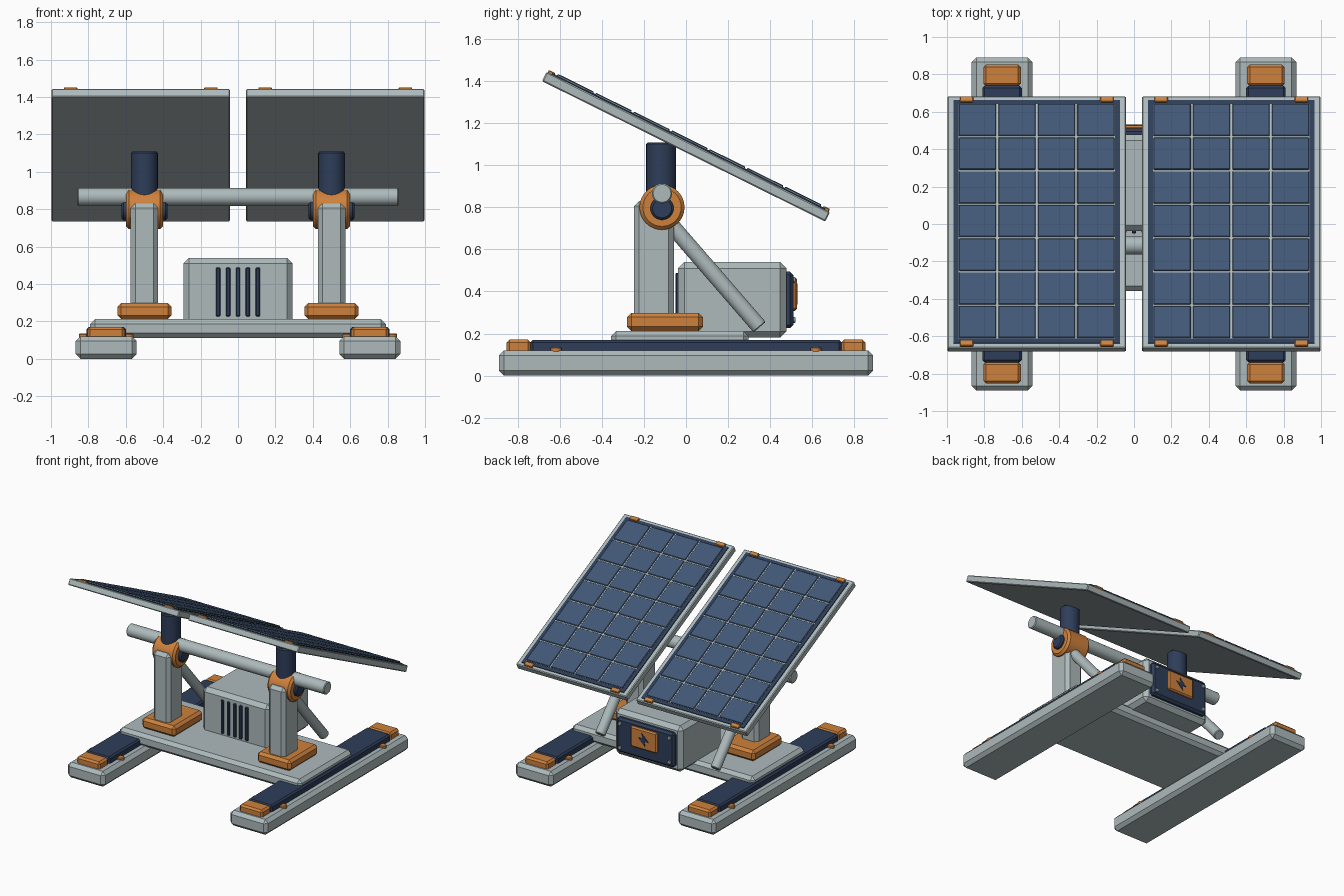
import bpy, bmesh, math
from mathutils import Matrix, Vector

if "Cube" in bpy.data.objects:
    bpy.data.objects.remove(bpy.data.objects["Cube"], do_unlink=True)


def material(name, rgb):
    m = bpy.data.materials.new(name)
    m.use_nodes = True
    m.diffuse_color = (*rgb, 1)
    m.node_tree.nodes["Principled BSDF"].inputs["Base Color"].default_value = (*rgb, 1)
    return m


GREY = material("pale_grey", (0.42, 0.49, 0.50))
ORANGE = material("orange", (0.62, 0.22, 0.045))
NAVY = material("dark_navy", (0.027, 0.047, 0.10))
CELL = material("cell_blue", (0.055, 0.095, 0.18))


def finish(name, bm, mat, matrix=None):
    me = bpy.data.meshes.new(name)
    bm.to_mesh(me)
    bm.free()
    me.materials.append(mat)
    ob = bpy.data.objects.new(name, me)
    bpy.context.collection.objects.link(ob)
    if matrix:
        ob.matrix_world = matrix
    return ob


def box(name, mat, centre, size, bevel=0.0, matrix=None):
    """Chamfered box."""
    bm = bmesh.new()
    bmesh.ops.create_cube(bm, size=1)
    bmesh.ops.scale(bm, vec=size, verts=bm.verts)
    if bevel:
        bmesh.ops.bevel(bm, geom=bm.edges[:], offset=bevel, segments=1, affect='EDGES')
    bmesh.ops.translate(bm, vec=centre, verts=bm.verts)
    return finish(name, bm, mat, matrix)


def rod(name, mat, start, end, radius, bevel=0.0, sides=32):
    """Cylinder between two points, with chamfered rims."""
    a, b = Vector(start), Vector(end)
    bm = bmesh.new()
    bmesh.ops.create_cone(bm, cap_ends=True, segments=sides, radius1=radius,
                          radius2=radius, depth=(b - a).length)
    if bevel:
        rims = [e for e in bm.edges if any(len(f.verts) > 4 for f in e.link_faces)]
        bmesh.ops.bevel(bm, geom=rims, offset=bevel, segments=1, affect='EDGES')
    turn = (b - a).to_track_quat('Z', 'Y').to_matrix().to_4x4()
    ob = finish(name, bm, mat, Matrix.Translation((a + b) / 2) @ turn)
    bpy.ops.object.select_all(action='DESELECT')
    ob.select_set(True)
    bpy.context.view_layer.objects.active = ob
    bpy.ops.object.shade_smooth_by_angle(angle=math.radians(35))
    return ob


def repeat(ob, axis, count, pitch):
    mod = ob.modifiers.new("repeat", 'ARRAY')
    mod.count = count
    mod.use_relative_offset = False
    mod.use_constant_offset = True
    mod.constant_offset_displace = [pitch if i == axis else 0 for i in range(3)]


SIDES = (("left", 1), ("right", -1))
ENDS = (("front", -1), ("back", 1))

# Base plate
box("base_plate", GREY, (0, -0.03, 0.162), (1.58, 0.655, 0.1), 0.025)

for side, s in SIDES:
    # Skids with inlaid strip, end caps and bolts
    sx = 0.705 * s
    box(side + "_skid", GREY, (sx, 0, 0.06), (0.325, 1.78, 0.12), 0.025)
    box(side + "_skid_strip", NAVY, (sx, 0, 0.138), (0.21, 1.48, 0.064), 0.012)
    for end, e in ENDS:
        box(f"{side}_{end}_skid_cap", ORANGE, (sx, 0.795 * e, 0.138), (0.2, 0.115, 0.066), 0.014)
        for k in (-1, 1):
            bx = sx + 0.12 * k
            rod(f"{side}_{end}_skid_bolt", ORANGE, (bx, 0.617 * e, 0.11),
                (bx, 0.617 * e, 0.135), 0.026, 0.005, 16)

    # Support post, hub, upright and brace
    px = 0.5 * s
    box(side + "_post_foot", ORANGE, (px, -0.1, 0.255), (0.29, 0.36, 0.085), 0.02)
    box(side + "_post", GREY, (px, -0.153, 0.55), (0.147, 0.19, 0.56), 0.025)
    rod(side + "_collar", ORANGE, (px - 0.1, -0.114, 0.8), (px + 0.1, -0.114, 0.8), 0.107, 0.016)
    rod(side + "_hub_pin", NAVY, (px - 0.122, -0.114, 0.795), (px + 0.122, -0.114, 0.795), 0.055, 0.01)
    rod(side + "_upright", NAVY, (px, -0.118, 0.82), (px, -0.118, 1.108), 0.071, 0.008)
    rod(side + "_brace", GREY, (px, -0.1, 0.75), (px, 0.35, 0.23), 0.038, 0.005)

    # Tilted solar panel
    tilt = Matrix.Translation((0.52 * s, 0, 1.088)) @ Matrix.Rotation(math.radians(-26.35), 4, 'X')
    box(side + "_panel_frame", GREY, (0, 0, 0), (0.955, 1.503, 0.05), 0.006, tilt)
    box(side + "_panel_backing", NAVY, (0, 0, 0.025), (0.888, 1.45, 0.012), 0, tilt)
    box(side + "_panel_grid", GREY, (0, 0, 0.027), (0.836, 1.4, 0.012), 0, tilt)
    cell = box(side + "_panel_cells", CELL, (-0.3165, -0.603, 0.032),
               (0.2, 0.19, 0.016), 0.003, tilt)
    repeat(cell, 0, 4, 0.211)
    repeat(cell, 1, 7, 0.201)
    for end, e in ENDS:
        for k in (-1, 1):
            box(f"{side}_{end}_panel_clip", ORANGE, (0.375 * k, 0.728 * e, 0.028),
                (0.072, 0.034, 0.02), 0.004, tilt)

# Cross tube
rod("cross_tube", GREY, (-0.858, -0.114, 0.866), (0.858, -0.114, 0.866), 0.048, 0.006)

# Equipment box with vents
box("equipment_box", GREY, (0, 0.22, 0.36), (0.585, 0.515, 0.36), 0.03)
vents = box("front_vents", NAVY, (-0.106, -0.038, 0.357), (0.024, 0.024, 0.262), 0.005)
repeat(vents, 0, 5, 0.053)

# Rear hatch with badge plate and bolts
box("rear_hatch", NAVY, (0, 0.485, 0.36), (0.5, 0.05, 0.27), 0.016)
box("rear_badge", ORANGE, (0, 0.51, 0.388), (0.23, 0.034, 0.16), 0.01)
for x in (-0.215, 0.215):
    for z in (0.265, 0.455):
        rod("hatch_bolt", GREY, (x, 0.5, z), (x, 0.52, z), 0.014, 0.003, 12)

# Zigzag hazard mark on the badge
bm = bmesh.new()
zigzag = ((0.015, 0.05), (-0.045, -0.01), (-0.008, -0.01),
          (-0.015, -0.05), (0.045, 0.01), (0.008, 0.01))
face = bm.faces.new([bm.verts.new((x, 0.526, 0.388 + z)) for x, z in zigzag])
out = bmesh.ops.extrude_face_region(bm, geom=[face])
bmesh.ops.translate(bm, vec=(0, 0.005, 0), verts=[v for v in out["geom"] if isinstance(v, bmesh.types.BMVert)])
bmesh.ops.recalc_face_normals(bm, faces=bm.faces)
finish("hazard_mark", bm, NAVY)
